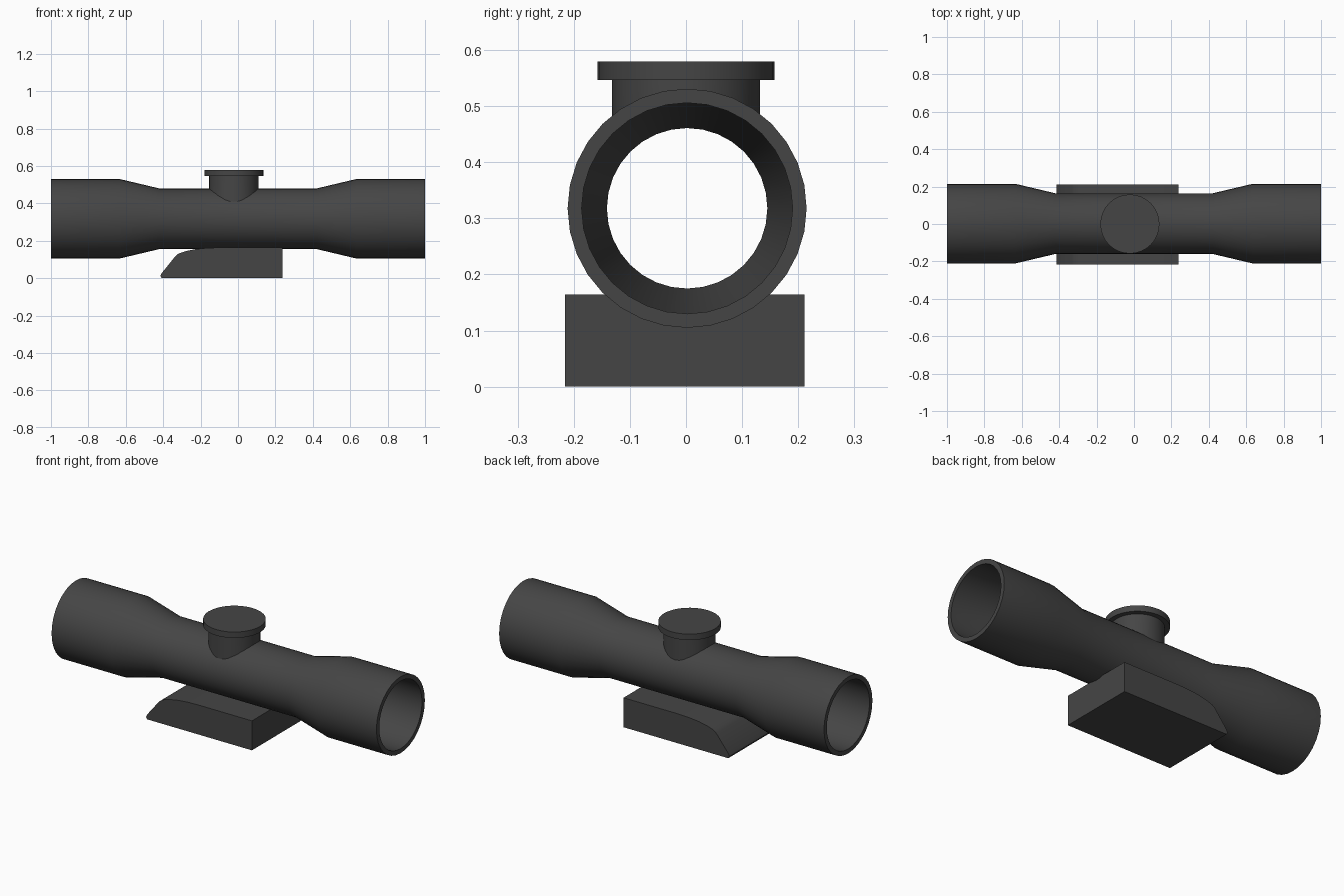
import bpy, bmesh, math

if "Cube" in bpy.data.objects:
    bpy.data.objects.remove(bpy.data.objects["Cube"])

AXIS_Z = 0.318   # height of the tube's centre line
SIDES = 32

mat = bpy.data.materials.new("dark_grey")
mat.diffuse_color = (0.06, 0.06, 0.06, 1)
mat.use_nodes = True
mat.node_tree.nodes["Principled BSDF"].inputs["Base Color"].default_value = mat.diffuse_color


def finish(name, bm):
    bmesh.ops.recalc_face_normals(bm, faces=bm.faces)
    mesh = bpy.data.meshes.new(name)
    bm.to_mesh(mesh)
    bm.free()
    mesh.materials.append(mat)
    obj = bpy.data.objects.new(name, mesh)
    bpy.context.collection.objects.link(obj)
    bpy.ops.object.select_all(action='DESELECT')
    obj.select_set(True)
    bpy.context.view_layer.objects.active = obj
    bpy.ops.object.shade_smooth_by_angle(angle=math.radians(30))
    return obj


def rings(bm, profile, place, closed=False):
    """Loft rings of vertices; place(h, r, angle) gives each position."""
    loops = [[bm.verts.new(place(h, r, 2 * math.pi * i / SIDES)) for i in range(SIDES)]
             for h, r in profile]
    pairs = list(zip(loops, loops[1:]))
    if closed:
        pairs.append((loops[-1], loops[0]))
    for a, b in pairs:
        for i in range(SIDES):
            j = (i + 1) % SIDES
            bm.faces.new((a[i], a[j], b[j], b[i]))
    return loops


# Hollow tube: outer profile one way, bore back the other way
outer = [(-1, 0.213), (-0.635, 0.213), (-0.42, 0.162),
         (0.42, 0.162), (0.635, 0.213), (1, 0.213)]
bore = [(1, 0.188), (0.635, 0.188), (0.42, 0.143),
        (-0.42, 0.143), (-0.635, 0.188), (-1, 0.188)]
bm = bmesh.new()
rings(bm, outer + bore,
      lambda x, r, a: (x, 0.002 + r * math.cos(a), AXIS_Z + r * math.sin(a)), closed=True)
finish("scope_tube", bm)


# Turret: stem foot follows the tube's curve, flat cap on top
def turret_point(z, r, a):
    y = r * math.sin(a)
    if z is None:
        z = AXIS_Z + math.sqrt(0.158 ** 2 - y ** 2)
    return (-0.022 + r * math.cos(a), y, z)


bm = bmesh.new()
loops = rings(bm, [(None, 0.132), (0.547, 0.132), (0.547, 0.158), (0.58, 0.158)], turret_point)
bm.faces.new(loops[-1])
finish("adjustment_turret", bm)

# Mount block: side profile extruded across y
side = [(-0.408, 0), (-0.415, 0.012), (-0.408, 0.027), (-0.335, 0.118), (-0.318, 0.132),
        (-0.28, 0.145), (-0.225, 0.156), (-0.16, 0.162), (-0.10, 0.164),
        (0.237, 0.164), (0.237, 0)]
bm = bmesh.new()
face = bm.faces.new([bm.verts.new((x, -0.216, z)) for x, z in side])
ext = bmesh.ops.extrude_face_region(bm, geom=[face])
bmesh.ops.translate(bm, vec=(0, 0.427, 0),
                    verts=[g for g in ext["geom"] if isinstance(g, bmesh.types.BMVert)])
finish("mount_block", bm)
